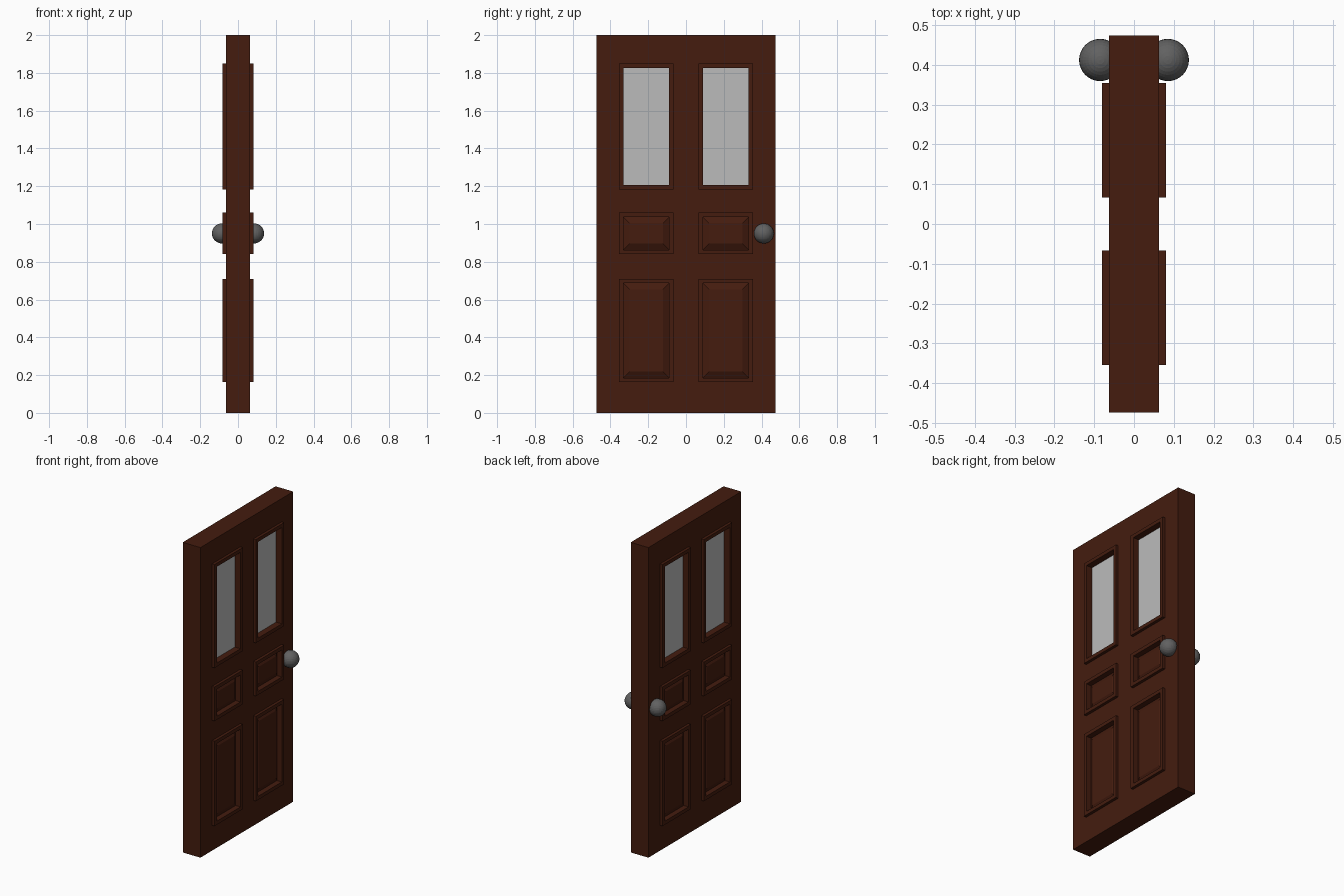
import bpy, bmesh

if "Cube" in bpy.data.objects:
    bpy.data.objects.remove(bpy.data.objects["Cube"])

HALF_T, HALF_W, HEIGHT = 0.063, 0.473, 2.0   # slab half thickness, half width, height
MOULD_T, MOULD_W = 0.081, 0.023              # moulding half thickness, width
Y0, Y1 = 0.067, 0.354                        # opening, inner and outer edge
ROWS = [("lower", 0.163, 0.71), ("middle", 0.84, 1.06), ("window", 1.183, 1.85)]


def material(name, r, g, b):
    m = bpy.data.materials.new(name)
    m.diffuse_color = (r, g, b, 1)
    m.use_nodes = True
    m.node_tree.nodes["Principled BSDF"].inputs["Base Color"].default_value = m.diffuse_color
    return m


wood = material("dark_wood", 0.058, 0.0115, 0.0045)
glass = material("glass", 0.5, 0.5, 0.5)
metal = material("metal", 0.12, 0.12, 0.12)


def finish(bm, name, mat):
    bmesh.ops.recalc_face_normals(bm, faces=bm.faces[:])
    me = bpy.data.meshes.new(name)
    bm.to_mesh(me)
    bm.free()
    me.materials.append(mat)
    ob = bpy.data.objects.new(name, me)
    bpy.context.collection.objects.link(ob)
    return ob


def rect_loft(name, rect, steps, mat, closed=False):
    """Bridge inset copies of a y/z rectangle; steps are (inset, x)."""
    y0, y1, z0, z1 = rect
    bm = bmesh.new()
    loops = [[bm.verts.new(c) for c in ((x, y0 + i, z0 + i), (x, y1 - i, z0 + i),
                                        (x, y1 - i, z1 - i), (x, y0 + i, z1 - i))]
             for i, x in steps]
    pairs = list(zip(loops, loops[1:]))
    if closed:
        pairs.append((loops[-1], loops[0]))
    else:
        bm.faces.new(loops[0])
        bm.faces.new(loops[-1])
    for a, b in pairs:
        for k in range(4):
            n = (k + 1) % 4
            bm.faces.new((a[k], a[n], b[n], b[k]))
    return finish(bm, name, mat)


# Door slab: grid of cells with six openings, extruded to thickness
ys = [-HALF_W, -Y1, -Y0, Y0, Y1, HALF_W]
zs = [0.0] + [z for _, a, b in ROWS for z in (a, b)] + [HEIGHT]
bm = bmesh.new()
grid = [[bm.verts.new((-HALF_T, y, z)) for z in zs] for y in ys]
for i in range(len(ys) - 1):
    for j in range(len(zs) - 1):
        if not (i % 2 and j % 2):
            bm.faces.new((grid[i][j], grid[i + 1][j], grid[i + 1][j + 1], grid[i][j + 1]))
ext = bmesh.ops.extrude_face_region(bm, geom=bm.faces[:], use_keep_orig=True)
bmesh.ops.translate(bm, vec=(2 * HALF_T, 0, 0),
                    verts=[g for g in ext["geom"] if isinstance(g, bmesh.types.BMVert)])
finish(bm, "door_slab", wood)

# Mouldings, raised panels and window panes
w, t = MOULD_W, MOULD_T
for side, ya, yb in (("left", -Y1, -Y0), ("right", Y0, Y1)):
    for row, za, zb in ROWS:
        rect = (ya, yb, za, zb)
        rect_loft(f"{row}_moulding_{side}", rect,
                  [(0, -t), (0, t), (w, t), (w, -t)], wood, closed=True)
        if row == "window":
            rect_loft(f"window_pane_{side}", rect, [(w, -0.04), (w, 0.04)], glass)
        else:
            rect_loft(f"{row}_panel_{side}", rect,
                      [(w + 0.033, -0.063), (w, -0.046), (w, 0.046), (w + 0.033, 0.063)], wood)

# Door knobs, one on each face
for side, s in (("inner", -1), ("outer", 1)):
    bm = bmesh.new()
    bmesh.ops.create_uvsphere(bm, u_segments=32, v_segments=16, radius=0.053)
    knob = finish(bm, f"knob_{side}", metal)
    knob.location = (s * 0.085, 0.412, 0.95)
